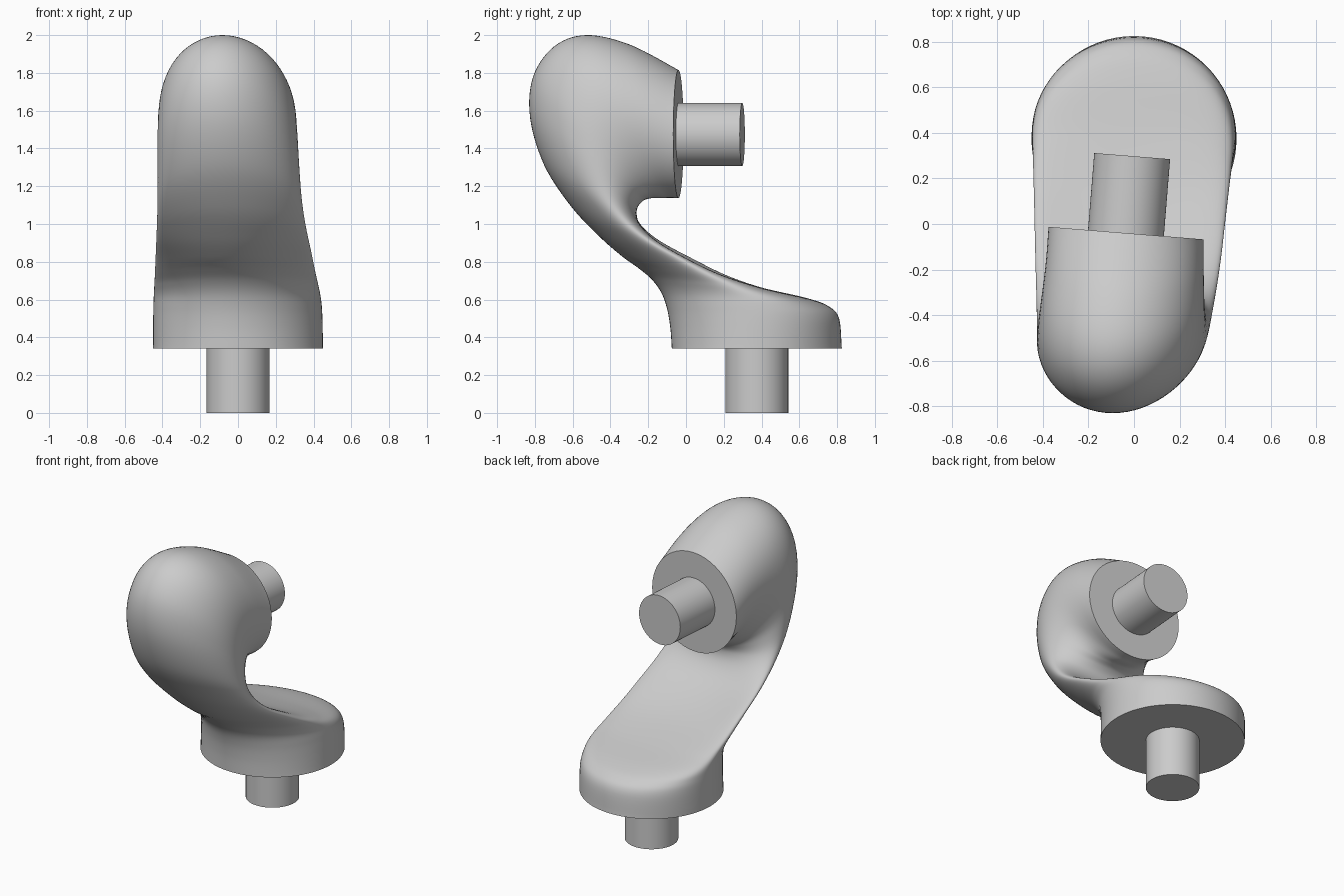
import bpy, bmesh, math
from mathutils import Vector

cube = bpy.data.objects.get("Cube")
if cube:
    bpy.data.objects.remove(cube, do_unlink=True)

grey = bpy.data.materials.new("plain grey")
grey.use_nodes = True
colour = (0.6, 0.6, 0.6, 1)
grey.diffuse_color = colour
grey.node_tree.nodes["Principled BSDF"].inputs["Base Color"].default_value = colour


def spline(keys, u):
    """Smooth value through evenly spaced keys, with u running from 0 to 1."""
    last = len(keys) - 1
    pos = u * last
    i = min(int(pos), last - 1)
    f = pos - i
    a, b, c, d = (Vector(keys[max(0, min(last, i + k))]) for k in (-1, 0, 1, 2))
    return b + (c - a) * (f / 2) + (a * 2 - b * 5 + c * 4 - d) * (f * f / 2) \
        + (b * 3 - a - c * 3 + d) * (f ** 3 / 2)


def finish(bm, name):
    bmesh.ops.recalc_face_normals(bm, faces=bm.faces)
    mesh = bpy.data.meshes.new(name)
    bm.to_mesh(mesh)
    bm.free()
    obj = bpy.data.objects.new(name, mesh)
    bpy.context.collection.objects.link(obj)
    mesh.materials.append(grey)
    bpy.ops.object.select_all(action='DESELECT')
    obj.select_set(True)
    bpy.context.view_layer.objects.active = obj
    bpy.ops.object.shade_smooth_by_angle(angle=math.radians(40))
    return obj


def peg(name, start, end, radius=0.167):
    start, end = Vector(start), Vector(end)
    axis = end - start
    bm = bmesh.new()
    bmesh.ops.create_cone(bm, cap_ends=True, segments=64, radius1=radius,
                          radius2=radius, depth=axis.length)
    turn = axis.to_track_quat('Z', 'Y').to_matrix().to_4x4()
    bmesh.ops.transform(bm, matrix=turn, verts=bm.verts)
    bmesh.ops.translate(bm, vec=(start + end) / 2, verts=bm.verts)
    return finish(bm, name)


# Side profile of the link (y, z): outer back and inner hollow
outer = [(-.075, .34), (-.083, .45), (-.1, .55), (-.13, .635), (-.18, .705),
         (-.25, .765), (-.34, .83), (-.46, .935), (-.61, 1.095), (-.75, 1.31),
         (-.825, 1.56), (-.81, 1.78), (-.7, 1.94), (-.53, 2), (-.3, 1.95), (-.04, 1.815)]
inner = [(.825, .34), (.825, .5), (.79, .565), (.7, .605), (.47, .66),
         (.23, .735), (.03, .825), (-.12, .91), (-.205, .99), (-.235, 1.06),
         (-.215, 1.11), (-.18, 1.13), (-.15, 1.137), (-.12, 1.14), (-.09, 1.14), (-.04, 1.137)]
# Reach towards -x and +x, then rim position and hollow depth of the section
sides = [(.45, .45), (.446, .437), (.436, .393), (.425, .335), (.418, .31), (.375, .305)]
hollow = [(.5, 0), (.58, .07), (.83, .2), (.63, .05), (.5, 0), (.5, 0)]

# Curved link, lofted from the base flange to the side flange
STEPS, RING = 105, 72
bm = bmesh.new()
rings = []
for step in range(STEPS + 1):
    u = step / STEPS
    o, i = spline(outer, u), spline(inner, u)
    left, right = spline(sides, u)
    rim, depth = spline(hollow, u)
    lean = max(0, (u - .7) / .3)
    tilt = .045 * math.sin(math.pi * max(0, (u - .5) / .5)) 
    ring = []
    for k in range(RING):
        angle = math.tau * k / RING
        c, s = math.cos(angle), math.sin(angle)
        x = (right - left) / 2 + s * (right + left) / 2 + tilt * c
        edge = rim - .3 * depth * s
        half = (1 - depth) / 2
        bow = edge + half * c + (half - edge) * c * c
        y, z = o + (i - o) * bow
        ring.append(bm.verts.new((x, y - .081 * lean * (x + .035), z)))
    rings.append(ring)
for a, b in zip(rings, rings[1:]):
    for k in range(RING):
        n = (k + 1) % RING
        bm.faces.new((a[k], a[n], b[n], b[k]))
bm.faces.new(rings[0])
bm.faces.new(rings[-1])
finish(bm, "curved_link")

# Round pegs at both flanges
peg("base_peg", (0, .375, 0), (0, .375, .36))
peg("side_peg", (-.037, -.06, 1.474), (-.008, .298, 1.474))
